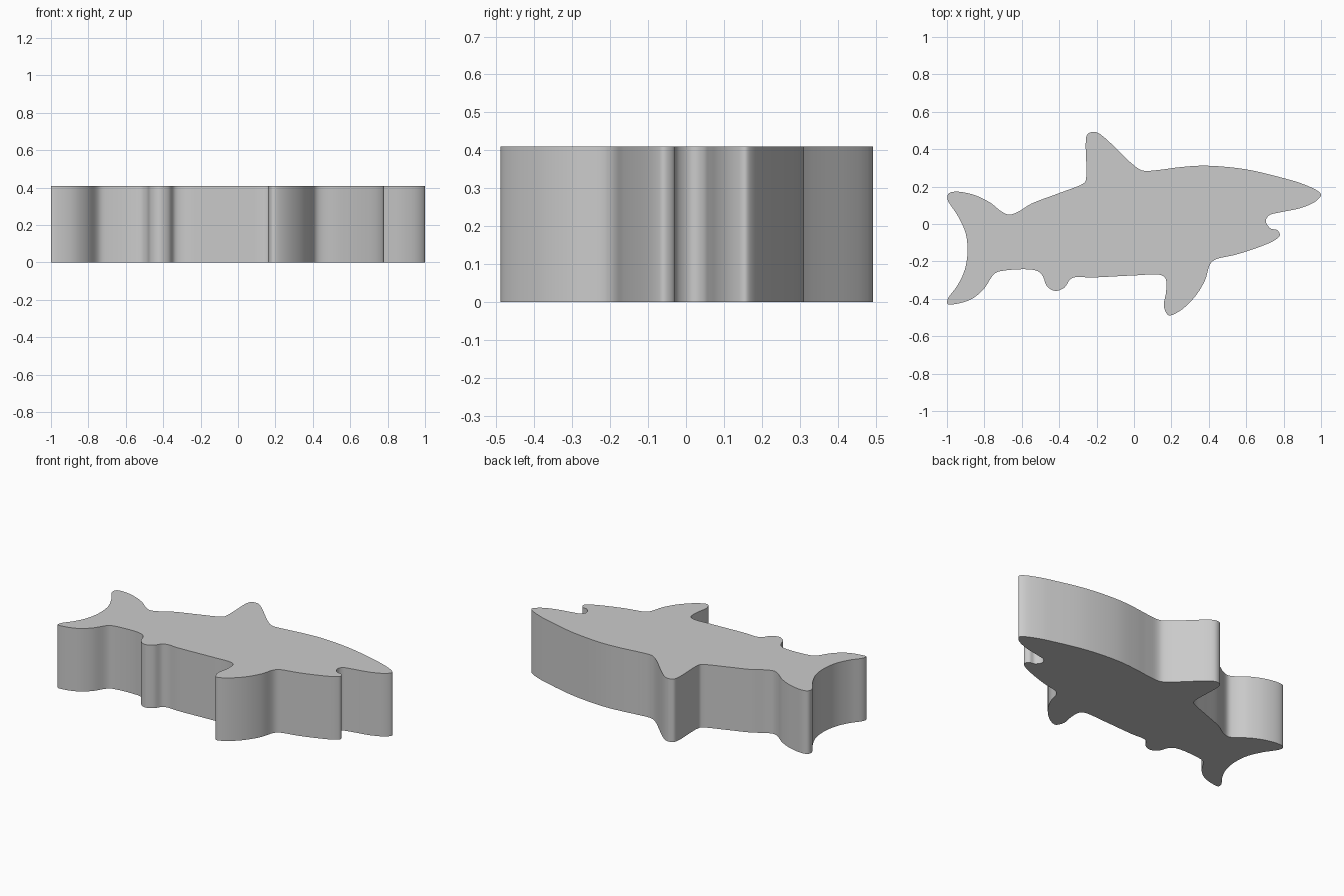
import bpy
import bmesh
from math import radians
from mathutils import Vector

THICKNESS = 0.41
STEPS = 5

if "Cube" in bpy.data.objects:
    bpy.data.objects.remove(bpy.data.objects["Cube"], do_unlink=True)

# Outline, feature by feature, running from the snout over the back
snout_and_back = [(1, .155), (.985, .175), (.9, .215), (.8, .245), (.6, .292),
                  (.38, .312), (.24, .303), (.14, .29), (.05, .285)]
dorsal_fin = [(.01, .305), (-.18, .48), (-.215, .493), (-.247, .482),
              (-.257, .455), (-.257, .235), (-.27, .217)]
rear_back = [(-.4, .165), (-.55, .108), (-.62, .065), (-.67, .05), (-.71, .068)]
tail_fin = [(-.77, .115), (-.86, .157), (-.955, .173), (-.99, .163), (-.998, .135),
            (-.94, .04), (-.9, -.05), (-.89, -.15), (-.905, -.245), (-.945, -.33),
            (-.995, -.4), (-.998, -.427), (-.97, -.43), (-.875, -.405),
            (-.805, -.35), (-.745, -.265), (-.695, -.249)]
rear_fin = [(-.525, -.248), (-.49, -.275), (-.465, -.333), (-.42, -.358),
            (-.37, -.338), (-.34, -.295), (-.305, -.283)]
belly = [(-.235, -.286), (0, -.275), (.14, -.272)]
front_fin = [(.168, -.29), (.172, -.36), (.16, -.44), (.185, -.488), (.245, -.465),
             (.325, -.39), (.38, -.3), (.407, -.215), (.435, -.19)]
jaw_and_mouth = [(.54, -.165), (.665, -.125), (.755, -.085), (.78, -.06),
                 (.765, -.032), (.73, -.024), (.705, .015), (.722, .046),
                 (.78, .062), (.89, .085), (.97, .12)]


def smooth_loop(points, steps):
    """Closed centripetal spline through the given points."""
    pts = [Vector(p) for p in points]
    count = len(pts)
    result = []
    for i in range(count):
        a, b, c, d = (pts[(i + k) % count] for k in (-1, 0, 1, 2))
        ta = (b - a).length ** 0.5
        tb = (c - b).length ** 0.5
        tc = (d - c).length ** 0.5
        slope_b = ((b - a) / ta - (c - a) / (ta + tb) + (c - b) / tb) * tb
        slope_c = ((c - b) / tb - (d - b) / (tb + tc) + (d - c) / tc) * tb
        for s in range(steps):
            t = s / steps
            result.append(b + slope_b * t
                          + (3 * (c - b) - 2 * slope_b - slope_c) * t ** 2
                          + (2 * (b - c) + slope_b + slope_c) * t ** 3)
    return result


def make_material(name, color):
    mat = bpy.data.materials.new(name)
    mat.use_nodes = True
    mat.diffuse_color = color
    for node in mat.node_tree.nodes:
        if node.type == 'BSDF_PRINCIPLED':
            node.inputs["Base Color"].default_value = color
    return mat


def extrude_outline(name, outline, height, mat):
    """Flat silhouette pulled straight up from the ground."""
    bm = bmesh.new()
    base = bm.faces.new([bm.verts.new((p.x, p.y, 0)) for p in outline])
    top = bmesh.ops.extrude_face_region(bm, geom=[base], use_keep_orig=True)
    raised = [g for g in top["geom"] if isinstance(g, bmesh.types.BMVert)]
    bmesh.ops.translate(bm, verts=raised, vec=(0, 0, height))
    bmesh.ops.recalc_face_normals(bm, faces=bm.faces)
    mesh = bpy.data.meshes.new(name)
    bm.to_mesh(mesh)
    bm.free()
    mesh.materials.append(mat)
    obj = bpy.data.objects.new(name, mesh)
    bpy.context.collection.objects.link(obj)
    return obj


# Thick shark silhouette in one plain colour
outline = smooth_loop(snout_and_back + dorsal_fin + rear_back + tail_fin
                      + rear_fin + belly + front_fin + jaw_and_mouth, STEPS)
grey = make_material("plain grey", (0.6, 0.6, 0.6, 1))
shark = extrude_outline("shark_body", outline, THICKNESS, grey)

# Rounded sides stay smooth, the rims and creases stay sharp
bpy.ops.object.select_all(action='DESELECT')
shark.select_set(True)
bpy.context.view_layer.objects.active = shark
bpy.ops.object.shade_smooth_by_angle(angle=radians(35))
